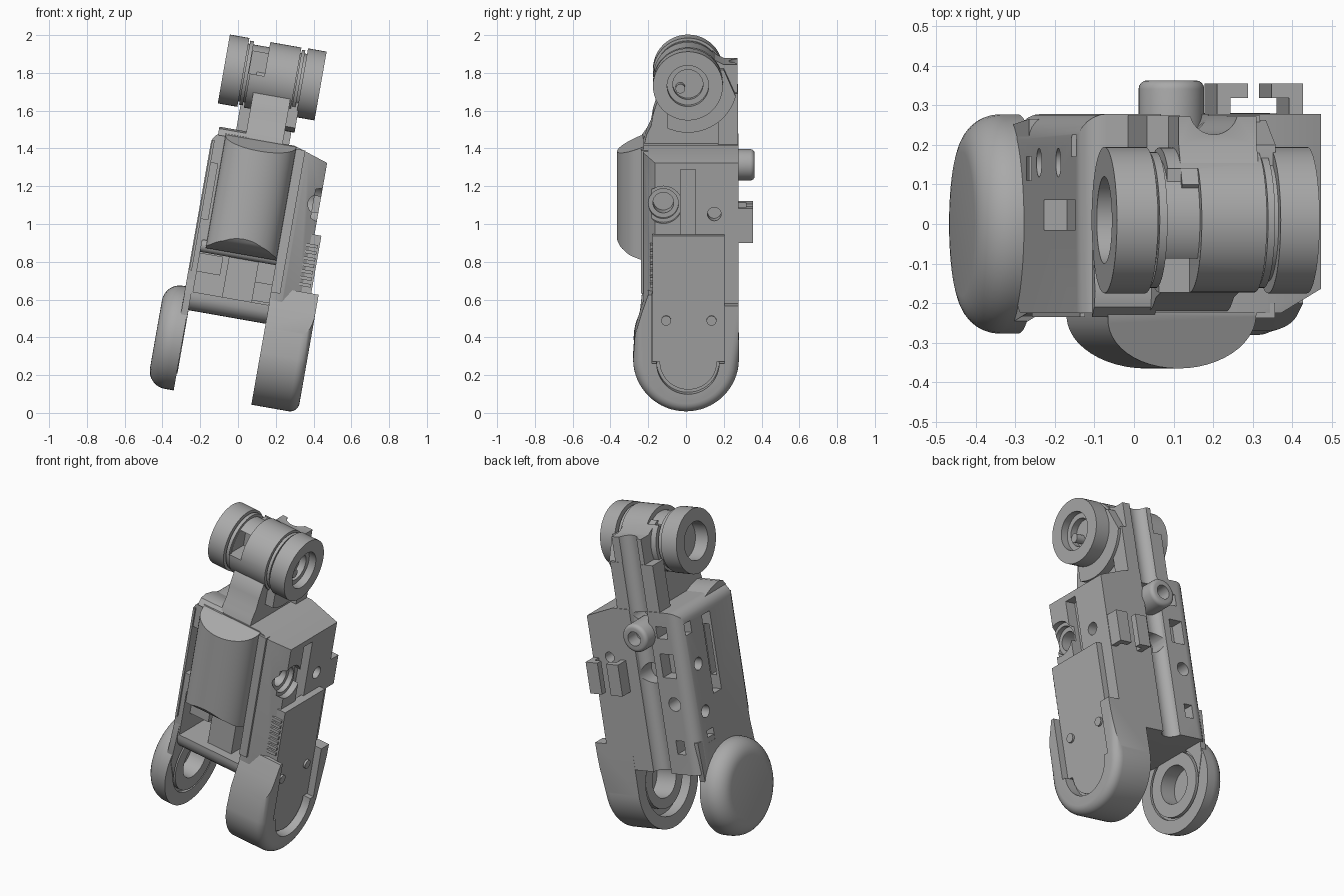
import bpy, bmesh
from math import radians, cos, sin, pi
from mathutils import Matrix

if "Cube" in bpy.data.objects:
    bpy.data.objects.remove(bpy.data.objects["Cube"], do_unlink=True)

grey = bpy.data.materials.new("plain grey")
grey.use_nodes = True
grey.diffuse_color = (0.4, 0.4, 0.4, 1)
grey.node_tree.nodes["Principled BSDF"].inputs["Base Color"].default_value = (0.4, 0.4, 0.4, 1)
parts = []


def prism(name, pts, axis, a, b):
    """Extrude a closed profile along an axis from a to b."""
    put = {"x": lambda p, t: (t, p[0], p[1]),
           "y": lambda p, t: (p[0], t, p[1]),
           "z": lambda p, t: (p[0], p[1], t)}[axis]
    bm = bmesh.new()
    ends = [[bm.verts.new(put(p, t)) for p in pts] for t in (a, b)]
    n = len(pts)
    for ring in ends:
        bm.faces.new(ring)
    for i in range(n):
        j = (i + 1) % n
        bm.faces.new((ends[0][i], ends[0][j], ends[1][j], ends[1][i]))
    bmesh.ops.recalc_face_normals(bm, faces=bm.faces)
    me = bpy.data.meshes.new(name)
    bm.to_mesh(me)
    bm.free()
    me.materials.append(grey)
    ob = bpy.data.objects.new(name, me)
    bpy.context.collection.objects.link(ob)
    parts.append(ob)
    return ob


def arc(cx, cy, r, start=0, end=360, n=48):
    closed = end - start == 360
    steps = n if closed else n + 1
    return [(cx + r * cos(radians(start + (end - start) * i / n)),
             cy + r * sin(radians(start + (end - start) * i / n))) for i in range(steps)]


def box(name, x, y, z):
    return prism(name, [(x[0], y[0]), (x[1], y[0]), (x[1], y[1]), (x[0], y[1])], "z", *z)


def cyl(name, centre, r, axis, a, b):
    return prism(name, arc(*centre, r), axis, a, b)


def bevel(ob, test, width, segments=6):
    """Round the edges whose two end points both pass the test."""
    bm = bmesh.new()
    bm.from_mesh(ob.data)
    edges = [e for e in bm.edges if all(test(v.co) for v in e.verts)]
    bmesh.ops.bevel(bm, geom=edges, offset=width, segments=segments, profile=0.5,
                    affect="EDGES", clamp_overlap=False)
    bm.to_mesh(ob.data)
    bm.free()


def cut(ob, *cutters):
    for c in cutters:
        c.hide_render = True
        mod = ob.modifiers.new("cut", "BOOLEAN")
        mod.operation, mod.solver, mod.object = "DIFFERENCE", "EXACT", c
    dg = bpy.context.evaluated_depsgraph_get()
    me = bpy.data.meshes.new_from_object(ob.evaluated_get(dg))
    ob.modifiers.clear()
    ob.data = me
    for c in cutters:
        parts.remove(c)
        bpy.data.objects.remove(c, do_unlink=True)


def channel():
    """Cutter for the long round channel down the back."""
    return cyl("c", (-.125, .288), .062, "z", .4, 2)


# Main body: sloped right shoulder, rounded left side
body = prism("main_body", [(-.39, .49), (.235, .49), (.235, 1.385), (.05, 1.445), (-.39, 1.445)],
             "y", -.225, .278)
bevel(body, lambda c: c.x < -.38 and (c.y > .2 or c.z > 1.4), .065)
bevel(body, lambda c: c.y < -.2 and c.z < .5, .08)
cut(body,
    channel(),
    prism("c", [(.1, -.24), (.26, -.24), (.26, -.15)], "z", .4, 1.6),           # front chamfer
    box("c", (-.345, .06), (-.3, .02), (.59, .87)),                             # front bay
    cyl("c", (-.125, 1.42), .055, "y", .16, .4),
    cyl("c", (-.125, 1.06), .06, "y", .16, .4),
    box("c", (.17, .3), (-.03, .05), (.9, 1.35)),                               # right slot
    cyl("c", (.15, 1.11), .036, "x", .16, .3),
    cyl("c", (-.12, 1.16), .1, "x", .2, .3),
    cyl("c", (-.12, 1.16), .08, "x", .17, .3),
    cyl("c", (-.12, 1.16), .055, "x", .08, .3),
    box("c", (-.45, -.33), (-.015, .06), (.9, 1.36)),                           # left slot
    cyl("c", (.155, .83), .036, "x", -.45, -.3),
    cyl("c", (.155, 1.11), .036, "x", -.45, -.3),
    box("c", (-.45, -.3), (.11, .17), (.65, .72)),
    box("c", (-.45, -.3), (.17, .225), (1.3, 1.37)),
    box("c", (-.3, -.23), (.15, .4), (1.29, 1.36)),                             # back ports
    box("c", (-.32, -.23), (.2, .4), (1.06, 1.2)),
    cyl("c", (-.28, .905), .04, "y", .15, .4),
    box("c", (-.305, -.25), (.15, .4), (.61, .69)),
    cyl("c", (.12, 1.15), .03, "y", .15, .4),
    box("c", (-.372, -.335), (-.3, .05), (.98, 1.28)))                          # front window

# Details inside the front bay
cyl("bay_cross_bar", (-.18, .84), .035, "x", -.35, .07)
box("bay_centre_block", (-.19, -.03), (-.17, .03), (.56, .81))
box("bay_left_block", (-.346, -.22), (-.15, .03), (.7, .8))
box("bay_right_block", (-.04, .06), (-.08, .03), (.6, .7))
for i in range(7):
    box("grille_rib", (.2, .262), (-.19, -.15), (.72 + i * .035, .738 + i * .035))

# Bulging front cover with sloped ends
cover = prism("front_cover", [(-.32, -.2), (-.32, -.235)]
              + [(-.13 - .19 * cos(t * pi / 24), -.235 - .13 * sin(t * pi / 24)) for t in range(1, 24)]
              + [(.06, -.235), (.06, -.2)], "z", .83, 1.44)
cut(cover,
    prism("c", [(-.19, 1.455), (-.45, 1.35), (-.45, 1.55), (-.19, 1.55)], "x", -.5, .3),
    prism("c", [(-.2, .82), (-.3, .855), (-.345, .885), (-.38, .93), (-.45, .93), (-.45, .7), (-.2, .7)],
          "x", -.5, .3))
box("cover_side_rail", (.06, .11), (-.238, -.2), (.66, 1.43))
box("cover_left_rail", (-.385, -.372), (-.235, -.2), (.7, 1.4))

# Neck between body and hinge barrel
prism("neck_lip", [(-.235, 1.43), (-.21, 1.465), (-.17, 1.475), (-.1, 1.46), (-.02, 1.43)],
      "x", -.36, -.2)
neck = prism("neck", [(-.225, 1.42), (-.21, 1.49), (-.185, 1.54), (-.175, 1.6), (-.15, 1.68), (.1, 1.92),
                      (.2, 1.87), (.272, 1.87), (.272, 1.42)], "x", -.215, -.015)
cut(neck, channel())
web = prism("neck_side_web", arc(.01, 1.775, .262, 180, 345, 24) + [(.2, 1.85), (.1, 1.85)],
            "x", -.02, .037)
cut(web, box("c", (-.3, .3), (-.4, -.1), (1.3, 2)))
back = box("neck_back_plate", (-.27, .02), (.17, .274), (1.42, 1.72))
cut(back, channel())

# Hinge barrel: two end wheels, grooves and a slotted centre
hub = (.01, 1.78)
left_wheel = cyl("left_wheel", hub, .185, "x", -.39, -.285)
cut(left_wheel, cyl("c", hub, .11, "x", -.4, -.305))
right_wheel = cyl("right_wheel", hub, .185, "x", .03, .13)
cut(right_wheel, cyl("c", hub, .11, "x", .085, .2), cyl("c", hub, .08, "x", .045, .2))
core = cyl("barrel_core", hub, .155, "x", -.29, .035)
cut(core, box("c", (-.255, -.172), (-.3, -.03), (1.78, 1.9)))
cyl("barrel_left_collar", hub, .172, "x", -.278, -.258)
cyl("barrel_right_collar", hub, .172, "x", .0, .018)
centre = cyl("barrel_centre", hub, .183, "x", -.25, -.005)
cut(centre, box("c", (-.26, -.172), (-.3, -.03), (1.78, 1.92)),
    box("c", (-.26, -.172), (-.3, .14), (1.9, 2.1)))
cyl("axle_pin", (-.03, 1.76), .025, "x", .0, .1)

# Left leg: web and domed disc with a bearing seat
disc_c = (0, .335)
leg_web = prism("left_leg_web", [(-.222, .68), (-.25, .42), (-.2, .3), (.2, .3), (.25, .42), (.265, .68)],
                "x", -.389, -.353)
cut(leg_web, cyl("c", disc_c, .2, "x", -.5, -.3))
disc = cyl("left_leg_disc", disc_c, .277, "x", -.5, -.356)
bevel(disc, lambda c: c.x < -.48, .095, 8)
cut(disc, cyl("c", disc_c, .2, "x", -.375, -.3), cyl("c", disc_c, .11, "x", -.45, -.3))
ring = cyl("left_bearing_ring", disc_c, .185, "x", -.385, -.352)
cut(ring, cyl("c", disc_c, .11, "x", -.45, -.3))

# Right leg: hollow rounded shell with an outer pocket
shell = prism("right_leg_shell", arc(0, .335, .28, 180, 360, 32)
              + [(.278, .63), (.2, .63), (.2, .69), (-.2, .69), (-.235, .59), (-.27, .47)],
              "x", .062, .312)
bevel(shell, lambda c: c.x > .3 and c.z < .5, .05, 6)
cut(shell,
    prism("c", arc(.01, .32, .165, 180, 360, 24) + [(.205, .32), (.205, .8), (-.18, .8), (-.18, .32)],
          "x", .25, .4),
    cyl("c", disc_c, .21, "x", 0, .13),
    cyl("c", disc_c, .11, "x", 0, .22))
ring = cyl("right_bearing_ring", disc_c, .17, "x", .09, .14)
cut(ring, cyl("c", disc_c, .11, "x", 0, .3))

# Side cover plate with a rounded foot and two screws
prism("side_plate", arc(.012, .325, .152, 180, 360, 24)
      + [(.203, .325), (.203, 1.0), (-.178, 1.0), (-.178, .325)], "x", .22, .272)
for y in (-.105, .135):
    cyl("plate_screw", (y, .545), .026, "x", .26, .284)

# Back peg and hook pair
peg = cyl("back_peg", (-.135, 1.31), .083, "y", .2, .363)
bevel(peg, lambda c: c.y > .36, .022, 4)
cut(peg, cyl("c", (-.135, 1.31), .042, "y", .28, .4))
for s, x in ((1, .012), (-1, .232)):
    prism("back_hook", [(x, .26), (x, .355), (x + s * .08, .355), (x + s * .08, .318),
                        (x + s * .035, .318), (x + s * .035, .26)], "z", .955, 1.14)

# Lean the whole assembly and shade it
lean = Matrix.Rotation(radians(10), 4, "Y")
bpy.ops.object.select_all(action="DESELECT")
for ob in parts:
    ob.data.transform(lean)
    ob.select_set(True)
bpy.context.view_layer.objects.active = parts[0]
bpy.ops.object.shade_smooth_by_angle(angle=radians(30))
